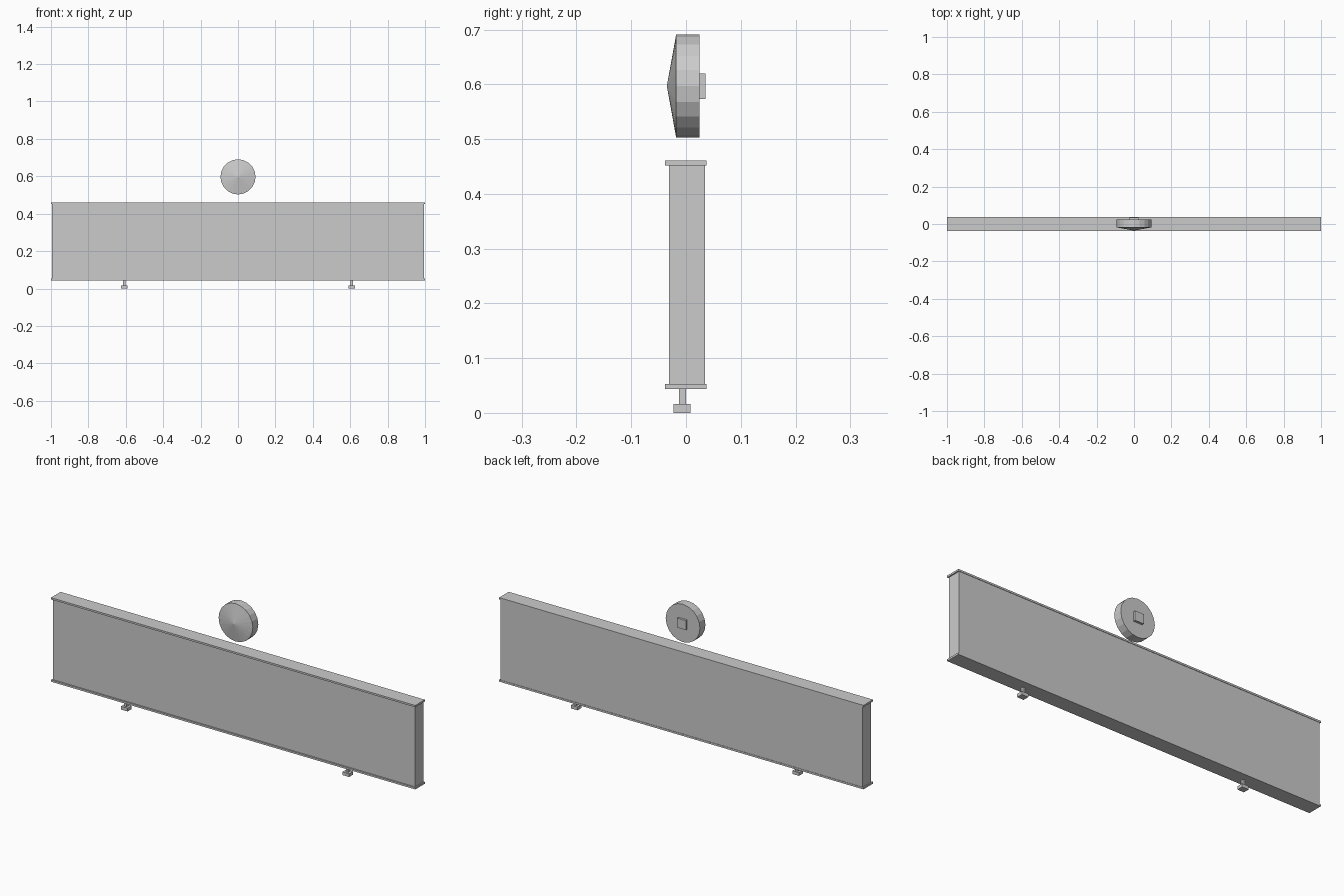
import bpy
import bmesh
from math import radians
from mathutils import Matrix

cube = bpy.data.objects.get("Cube")
if cube:
    bpy.data.objects.remove(cube, do_unlink=True)

# Single grey finish
GREY = (0.6, 0.6, 0.6, 1)
mat = bpy.data.materials.new("light_grey")
mat.use_nodes = True
mat.diffuse_color = GREY
mat.node_tree.nodes["Principled BSDF"].inputs["Base Color"].default_value = GREY


def finish(name, bm):
    bmesh.ops.recalc_face_normals(bm, faces=bm.faces)
    mesh = bpy.data.meshes.new(name)
    bm.to_mesh(mesh)
    bm.free()
    mesh.materials.append(mat)
    obj = bpy.data.objects.new(name, mesh)
    bpy.context.collection.objects.link(obj)
    return obj


def box(name, x, y, z):
    """Box given as (min, max) spans along each axis."""
    bm = bmesh.new()
    spans = (x, y, z)
    size = [b - a for a, b in spans]
    centre = [(a + b) / 2 for a, b in spans]
    bmesh.ops.create_cube(bm, size=1, matrix=Matrix.Translation(centre) @ Matrix.Diagonal((*size, 1)))
    return finish(name, bm)


# Long panel with overhanging rails
box("panel", (-0.994, 0.994), (-0.031, 0.035), (0.053, 0.452))
for name, z in (("bottom_rail", 0.044), ("top_rail", 0.452)):
    box(name, (-1, 1), (-0.038, 0.037), (z, z + 0.009))

# Pair of feet on short stems
for side, x in (("left", 0.608), ("right", -0.608)):
    box(side + "_stem", (x - 0.006, x + 0.006), (-0.013, 0), (0.016, 0.044))
    box(side + "_foot", (x - 0.018, x + 0.018), (-0.023, 0.008), (0, 0.016))

# Floating disc with a shallow conical front
SIDES, RADIUS, HEIGHT = 20, 0.094, 0.597
FRONT, BACK, TIP = -0.018, 0.025, -0.035
bm = bmesh.new()
place = Matrix.Translation((0, BACK, HEIGHT)) @ Matrix.Rotation(radians(90), 4, "X")
ring = bmesh.ops.create_circle(bm, cap_ends=True, segments=SIDES, radius=RADIUS, matrix=place)
back_face = bm.faces[:][0]
front = bmesh.ops.extrude_face_region(bm, geom=[back_face], use_keep_orig=True)["geom"]
verts = [g for g in front if isinstance(g, bmesh.types.BMVert)]
bmesh.ops.translate(bm, verts=verts, vec=(0, FRONT - BACK, 0))
cap = [g for g in front if isinstance(g, bmesh.types.BMFace)]
tip = bmesh.ops.poke(bm, faces=cap)["verts"][0]
tip.co.y = TIP
finish("disc", bm)

# Square mount behind the disc
box("disc_mount", (-0.024, 0.024), (BACK, 0.036), (0.573, 0.62))
